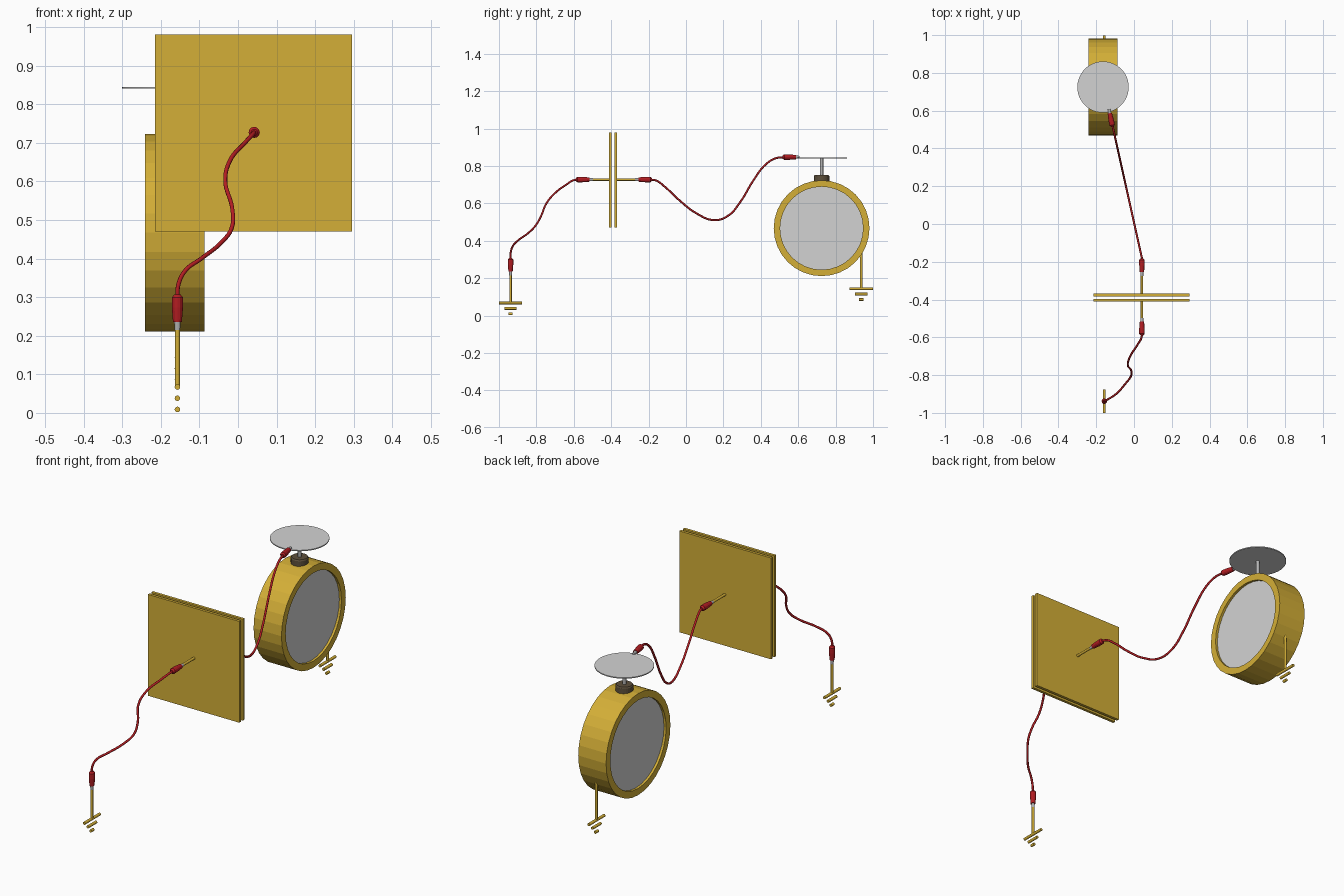
import bpy, bmesh, math
from mathutils import Vector

if "Cube" in bpy.data.objects:
    bpy.data.objects.remove(bpy.data.objects["Cube"])


def material(name, rgb):
    m = bpy.data.materials.new(name)
    m.diffuse_color = (*rgb, 1)
    m.use_nodes = True
    m.node_tree.nodes["Principled BSDF"].inputs["Base Color"].default_value = m.diffuse_color
    return m


GOLD = material("brass", (0.658, 0.429, 0.038))
GREY = material("pale grey", (0.65, 0.65, 0.65))
STEEL = material("steel", (0.45, 0.45, 0.45))
RED = material("red", (0.45, 0.012, 0.016))
BROWN = material("dark brown", (0.11, 0.08, 0.045))


def add_mesh(name, bm, mat, smooth=False):
    bmesh.ops.recalc_face_normals(bm, faces=bm.faces)
    me = bpy.data.meshes.new(name)
    bm.to_mesh(me)
    bm.free()
    me.materials.append(mat)
    ob = bpy.data.objects.new(name, me)
    bpy.context.collection.objects.link(ob)
    if smooth:
        bpy.context.view_layer.objects.active = ob
        ob.select_set(True)
        bpy.ops.object.shade_smooth_by_angle(angle=math.radians(35))
        ob.select_set(False)
    return ob


def lathe(name, profile, origin, axis, mat, segs=12, closed=False, smooth=False):
    """Turn (radius, distance) points about an axis; closed makes a ring, else ends are capped."""
    axis = Vector(axis).normalized()
    u = Vector((0, 0, 1)) if abs(axis.z) < 0.9 else Vector((1, 0, 0))
    u = (u - axis * u.dot(axis)).normalized()
    v = axis.cross(u)
    bm = bmesh.new()
    rings = []
    for r, t in profile:
        ring = []
        for i in range(segs):
            a = 2 * math.pi * i / segs
            ring.append(bm.verts.new(Vector(origin) + axis * t + (u * math.cos(a) + v * math.sin(a)) * r))
        rings.append(ring)
    pairs = list(zip(rings, rings[1:]))
    if closed:
        pairs.append((rings[-1], rings[0]))
    else:
        bm.faces.new(rings[0])
        bm.faces.new(rings[-1])
    for a, b in pairs:
        for i in range(segs):
            j = (i + 1) % segs
            bm.faces.new((a[i], a[j], b[j], b[i]))
    return add_mesh(name, bm, mat, smooth)


def rod(name, start, end, radius, mat, segs=12):
    d = Vector(end) - Vector(start)
    return lathe(name, [(radius, 0), (radius, d.length)], start, d, mat, segs, smooth=True)


def box(name, centre, size, mat):
    bm = bmesh.new()
    bmesh.ops.create_cube(bm, size=1)
    for v in bm.verts:
        v.co = Vector(c + p * s for c, p, s in zip(centre, v.co, size))
    return add_mesh(name, bm, mat)


def wire(name, points):
    cu = bpy.data.curves.new(name, 'CURVE')
    cu.dimensions = '3D'
    cu.bevel_depth = 0.0055
    cu.bevel_resolution = 2
    cu.resolution_u = 8
    sp = cu.splines.new('BEZIER')
    sp.bezier_points.add(len(points) - 1)
    for bp, p in zip(sp.bezier_points, points):
        bp.co = p
        bp.handle_left_type = bp.handle_right_type = 'AUTO'
    cu.materials.append(RED)
    ob = bpy.data.objects.new(name, cu)
    bpy.context.collection.objects.link(ob)
    bpy.context.view_layer.objects.active = ob
    ob.select_set(True)
    bpy.ops.object.convert(target='MESH')
    bpy.context.object.select_set(False)


def clip(name, start, axis):
    """Insulated grip at the wire end, steel jaw at the far end."""
    lathe(name + "_grip", [(0.008, -0.004), (0.0145, 0.004), (0.0145, 0.03), (0.0115, 0.068)],
          start, axis, RED)
    lathe(name + "_jaw", [(0.009, 0.06), (0.007, 0.088)], start, axis, STEEL)


def ground_symbol(name, x, y, z, top):
    """Upright rod over three bars of shrinking length."""
    rod(name + "_rod", (x, y, z), (x, y, top), 0.0065, GOLD)
    for i, half in enumerate((0.062, 0.033, 0.011)):
        zz = z - 0.029 * i
        rod(f"{name}_bar_{i + 1}", (x, y - half, zz), (x, y + half, zz), 0.0072, GOLD)


# Pair of parallel plates with their terminals
PX, PZ = 0.042, 0.727
for label, y, tip in (("front", -0.404, -0.505), ("back", -0.376, -0.27)):
    box(label + "_plate", (0.04, y, 0.725), (0.51, 0.014, 0.51), GOLD)
    rod(label + "_terminal", (PX, y, PZ), (PX, tip, PZ), 0.0065, GOLD)

# Drum casing with recessed windows on both sides
DX, DY, DZ = -0.164, 0.725, 0.467
W = 0.0775
lathe("drum_case", [(0.256, -W), (0.256, W), (0.222, W), (0.222, -W)],
      (DX, DY, DZ), (1, 0, 0), GOLD, 32, closed=True)
for label, s in (("left", -1), ("right", 1)):
    rod(label + "_window", (DX + s * (W - 0.022), DY, DZ), (DX + s * (W - 0.012), DY, DZ), 0.2225, GREY, 32)

# Insulating plug, stem and top disc
lathe("plug", [(0.041, 0.70), (0.041, 0.745), (0.037, 0.751)], (DX, DY, 0), (0, 0, 1), BROWN, 24)
rod("stem", (DX, DY, 0.74), (DX, DY, 0.842), 0.009, STEEL)
rod("top_disc", (DX, DY, 0.84), (DX, DY, 0.845), 0.136, GREY, 48)

# Earth connections
GX = -0.157
ground_symbol("front_ground", GX, -0.938, 0.067, 0.232)
ground_symbol("drum_ground", GX, 0.937, 0.144, 0.34)

# Clips
clip("ground_clip", (GX, -0.938, 0.303), (0, 0, -1))
clip("front_plate_clip", (PX, -0.585, PZ), (0, 1, 0))
clip("back_plate_clip", (PX, -0.186, PZ), (0, -1, 0))
clip("disc_clip", (-0.115, 0.52, 0.847), (-0.2, 1, 0))

# Wires
wire("front_wire", [
    (-0.157, -0.938, 0.295), (-0.155, -0.938, 0.33), (-0.138, -0.928, 0.367),
    (-0.095, -0.90, 0.40), (-0.045, -0.845, 0.44), (-0.016, -0.805, 0.48),
    (-0.015, -0.776, 0.53), (-0.033, -0.746, 0.60), (-0.02, -0.70, 0.655),
    (0.018, -0.64, 0.70), (0.04, -0.60, 0.724), (PX, -0.575, PZ)])
path = [(-0.195, 0.727), (-0.16, 0.722), (-0.115, 0.69), (-0.035, 0.616), (0.055, 0.547),
        (0.152, 0.51), (0.227, 0.535), (0.29, 0.607), (0.36, 0.722), (0.425, 0.807),
        (0.48, 0.841), (0.53, 0.847)]
wire("back_wire", [(0.043 - 0.222 * (y + 0.186), y, z) for y, z in path])
